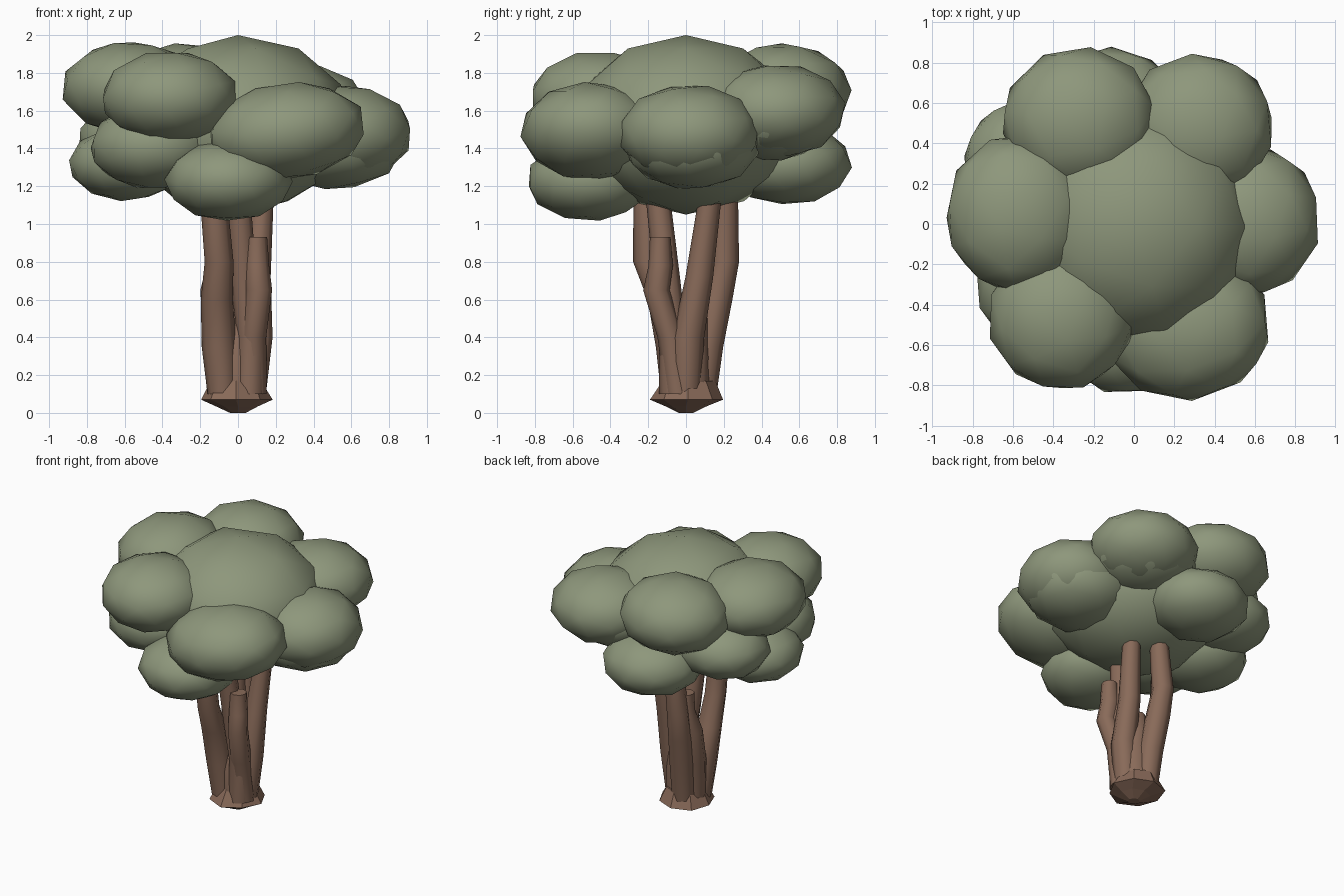
import bpy
import bmesh
import math
import random
from mathutils import Euler, Vector

random.seed(4)
if "Cube" in bpy.data.objects:
    bpy.data.objects.remove(bpy.data.objects["Cube"], do_unlink=True)


def make_material(name, rgb):
    mat = bpy.data.materials.new(name)
    mat.use_nodes = True
    mat.diffuse_color = (*rgb, 1)
    mat.node_tree.nodes["Principled BSDF"].inputs["Base Color"].default_value = (*rgb, 1)
    return mat


leaf_green = make_material("leaf green", (0.27, 0.31, 0.20))
bark_brown = make_material("bark brown", (0.25, 0.145, 0.10))


def finish(bm, name, mat, smooth_angle=None):
    bmesh.ops.recalc_face_normals(bm, faces=bm.faces)
    mesh = bpy.data.meshes.new(name)
    bm.to_mesh(mesh)
    bm.free()
    mesh.materials.append(mat)
    obj = bpy.data.objects.new(name, mesh)
    bpy.context.collection.objects.link(obj)
    if smooth_angle:
        bpy.ops.object.select_all(action="DESELECT")
        obj.select_set(True)
        bpy.context.view_layer.objects.active = obj
        bpy.ops.object.shade_smooth_by_angle(angle=math.radians(smooth_angle))


def leaf_clump(name, centre, radii, tilt=0.3, lean=0.0):
    """Low-poly ball, turned at random, then squashed and leaned."""
    bm = bmesh.new()
    bmesh.ops.create_icosphere(bm, subdivisions=2, radius=1)
    turn = Euler((random.uniform(-tilt, tilt), random.uniform(-tilt, tilt),
                  random.uniform(0, math.tau))).to_matrix()
    slope = Euler((0, lean, 0)).to_matrix()
    for v in bm.verts:
        p = turn @ v.co
        v.co = slope @ Vector([a * r for a, r in zip(p, radii)]) + Vector(centre)
    finish(bm, name, leaf_green, 60)


def ring_body(name, rings, sides, smooth_angle=None, jitter=0.0):
    """Skin level rings given as (x, y, z, radius)."""
    bm = bmesh.new()
    loops = []
    for x, y, z, r in rings:
        loop = []
        for i in range(sides):
            a = math.tau * i / sides
            k = r * (1 + random.uniform(-jitter, jitter))
            loop.append(bm.verts.new((x + k * math.cos(a), y + k * math.sin(a), z)))
        loops.append(loop)
    for low, high in zip(loops, loops[1:]):
        for i in range(sides):
            j = (i + 1) % sides
            bm.faces.new((low[i], low[j], high[j], high[i]))
    bm.faces.new(loops[0])
    bm.faces.new(loops[-1])
    finish(bm, name, bark_brown, smooth_angle)


# Crown core
leaf_clump("crown_core", (0, 0, 1.525), (0.61, 0.61, 0.475), tilt=0)

# Upper ring of leaf clumps
leaf_clump("upper_clump_front_right", (-0.36, -0.46, 1.67), (0.37, 0.37, 0.25))
leaf_clump("upper_clump_right", (-0.57, 0.05, 1.72), (0.37, 0.40, 0.25))
leaf_clump("upper_clump_back_right", (-0.27, 0.51, 1.70), (0.39, 0.37, 0.26))
leaf_clump("upper_clump_back_left", (0.32, 0.48, 1.60), (0.38, 0.37, 0.25))
leaf_clump("upper_clump_left", (0.56, 0.02, 1.48), (0.37, 0.38, 0.26))
leaf_clump("upper_clump_front_left", (0.255, -0.50, 1.49), (0.43, 0.38, 0.26), lean=-0.12)

# Lower ring of leaf clumps
leaf_clump("lower_clump_front", (-0.05, -0.51, 1.23), (0.34, 0.34, 0.215))
leaf_clump("lower_clump_front_right", (-0.45, -0.30, 1.41), (0.34, 0.34, 0.23))
leaf_clump("lower_clump_right", (-0.59, 0.0, 1.32), (0.31, 0.32, 0.20))
leaf_clump("lower_clump_back_right", (-0.52, 0.31, 1.45), (0.33, 0.31, 0.21))
leaf_clump("lower_clump_back", (-0.11, 0.54, 1.32), (0.35, 0.34, 0.22))
leaf_clump("lower_clump_back_left", (0.28, 0.43, 1.55), (0.37, 0.36, 0.22))
leaf_clump("lower_clump_left", (0.50, 0.03, 1.41), (0.38, 0.36, 0.23))

# Flared root foot and solid lower trunk
ring_body("root_foot", [(0, 0, 0.0, 0.04), (0, 0, 0.035, 0.11), (-0.01, 0.01, 0.07, 0.19),
                        (-0.01, 0.01, 0.17, 0.14)], 8, jitter=0.07)
ring_body("lower_trunk", [(0, 0, 0.1, 0.13), (0, 0, 0.3, 0.13), (0, 0.02, 0.5, 0.10),
                          (0, 0.04, 0.65, 0.05)], 8, 60, jitter=0.06)

# Twisting stems, two of them broken off short
stems = {
    "stem_left": [(0.07, 0.0, 0.1, 0.08), (0.10, 0.01, 0.4, 0.085),
                  (0.10, 0.07, 0.72, 0.075), (0.13, 0.13, 1.15, 0.06)],
    "stem_back": [(-0.04, 0.08, 0.1, 0.08), (-0.05, 0.11, 0.35, 0.085), (-0.07, 0.16, 0.6, 0.085),
                  (-0.08, 0.205, 0.8, 0.075), (-0.04, 0.21, 1.15, 0.065)],
    "stem_front_right": [(-0.08, -0.05, 0.1, 0.08), (-0.10, -0.07, 0.35, 0.09),
                         (-0.11, -0.12, 0.6, 0.085), (-0.10, -0.205, 0.8, 0.075),
                         (-0.13, -0.21, 1.15, 0.07)],
    "stem_front": [(0.06, -0.06, 0.1, 0.08), (0.07, -0.07, 0.4, 0.075),
                   (0.03, -0.10, 0.7, 0.07), (0.0, -0.15, 1.15, 0.065)],
    "stub_left": [(0.08, -0.04, 0.1, 0.07), (0.08, -0.08, 0.4, 0.07),
                  (0.11, -0.155, 0.65, 0.07), (0.10, -0.135, 0.78, 0.065),
                  (0.10, -0.135, 0.93, 0.055)],
    "stub_right": [(-0.09, 0.02, 0.1, 0.07), (-0.11, 0.05, 0.4, 0.075),
                   (-0.13, 0.11, 0.65, 0.07), (-0.10, 0.14, 0.8, 0.06),
                   (-0.10, 0.14, 0.93, 0.055)],
}
for stem_name, path in stems.items():
    ring_body(stem_name, path, 8, 60, jitter=0.03)
